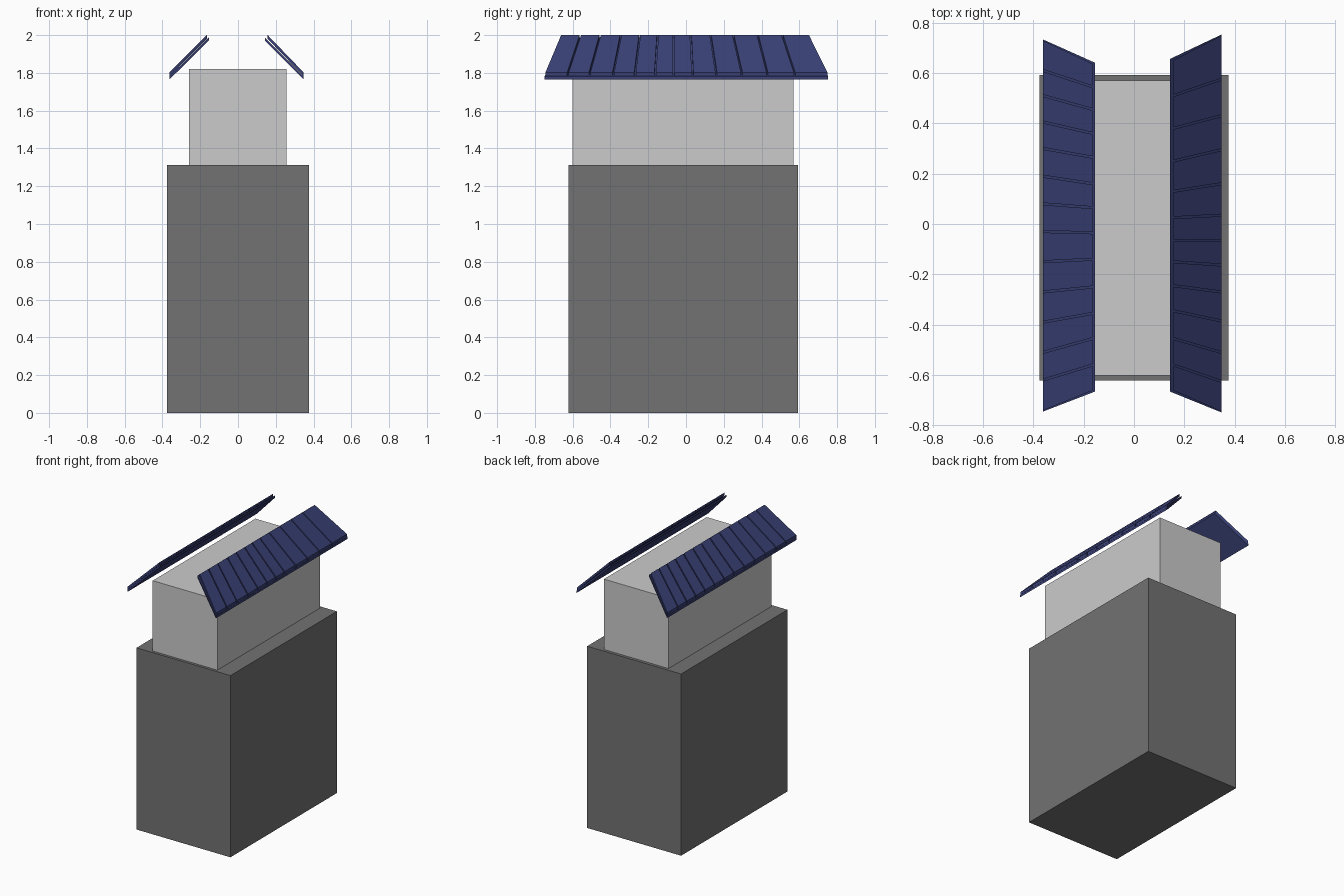
import bpy, bmesh

if "Cube" in bpy.data.objects:
    bpy.data.objects.remove(bpy.data.objects["Cube"])


def material(name, rgb):
    m = bpy.data.materials.new(name)
    m.diffuse_color = (*rgb, 1)
    m.use_nodes = True
    m.node_tree.nodes["Principled BSDF"].inputs["Base Color"].default_value = m.diffuse_color
    return m


navy = material("navy", (0.042, 0.052, 0.18))
dark_grey = material("dark_grey", (0.17, 0.17, 0.17))


def finish(name, bm, mat=None):
    bmesh.ops.recalc_face_normals(bm, faces=bm.faces)
    mesh = bpy.data.meshes.new(name)
    bm.to_mesh(mesh)
    bm.free()
    ob = bpy.data.objects.new(name, mesh)
    bpy.context.collection.objects.link(ob)
    if mat:
        mesh.materials.append(mat)


def box(name, lo, hi, mat=None):
    bm = bmesh.new()
    bmesh.ops.create_cube(bm, size=1)
    for v in bm.verts:
        v.co = [(a + b) / 2 + c * (b - a) for a, b, c in zip(lo, hi, v.co)]
    finish(name, bm, mat)


def slope(name, x_in, x_out, z_in, z_out, thick, y_in, y_out, gap=0.008):
    """Fanned sloping slabs with plumb-cut ends; y lists hold the seams."""
    bm = bmesh.new()
    profile = [(x_in, z_in, 0), (x_out, z_out, 1),
               (x_out, z_out - thick, 1), (x_in, z_in - thick, 0)]
    for i in range(len(y_in) - 1):
        ends = []
        for j, shift in ((i, gap / 2), (i + 1, -gap / 2)):
            ys = (y_in[j] + shift, y_out[j] + shift)
            ends.append([bm.verts.new((x, ys[k], z)) for x, z, k in profile])
        a, b = ends
        bm.faces.new(a)
        bm.faces.new(b[::-1])
        for k in range(4):
            n = (k + 1) % 4
            bm.faces.new((a[k], b[k], b[n], a[n]))
    finish(name, bm, navy)


def roof_side(side, x_in, x_out, lip, y_in, y_out):
    """Planks on a solid backing board that shows through the seams."""
    slope(side + "_roof_planks", x_in, x_out, 2.0, 1.803, 0.02, y_in, y_out)
    slope(side + "_roof_backing", x_in + lip, x_out, 1.988, 1.782, 0.016,
          [y_in[0], y_in[-1]], [y_out[0], y_out[-1]], 0)


# Main body and narrower upper block
box("lower_body", (-0.375, -0.622, 0), (0.375, 0.592, 1.312), dark_grey)
box("upper_block", (-0.26, -0.602, 1.312), (0.256, 0.57, 1.82))

# Two open roof slopes of separate planks
roof_side("left", -0.165, -0.362, 0.011,
          [-0.665, -0.56, -0.455, -0.355, -0.25, -0.14, -0.035, 0.065,
           0.16, 0.265, 0.36, 0.455, 0.545, 0.64],
          [-0.745, -0.62, -0.51, -0.39, -0.27, -0.15, -0.03, 0.08,
           0.19, 0.30, 0.405, 0.51, 0.61, 0.733])
roof_side("right", 0.157, 0.347, -0.015,
          [-0.665, -0.56, -0.455, -0.345, -0.245, -0.15, -0.065, 0.025,
           0.13, 0.25, 0.38, 0.51, 0.655],
          [-0.748, -0.625, -0.51, -0.385, -0.27, -0.163, -0.065, 0.035,
           0.16, 0.295, 0.43, 0.575, 0.752])
